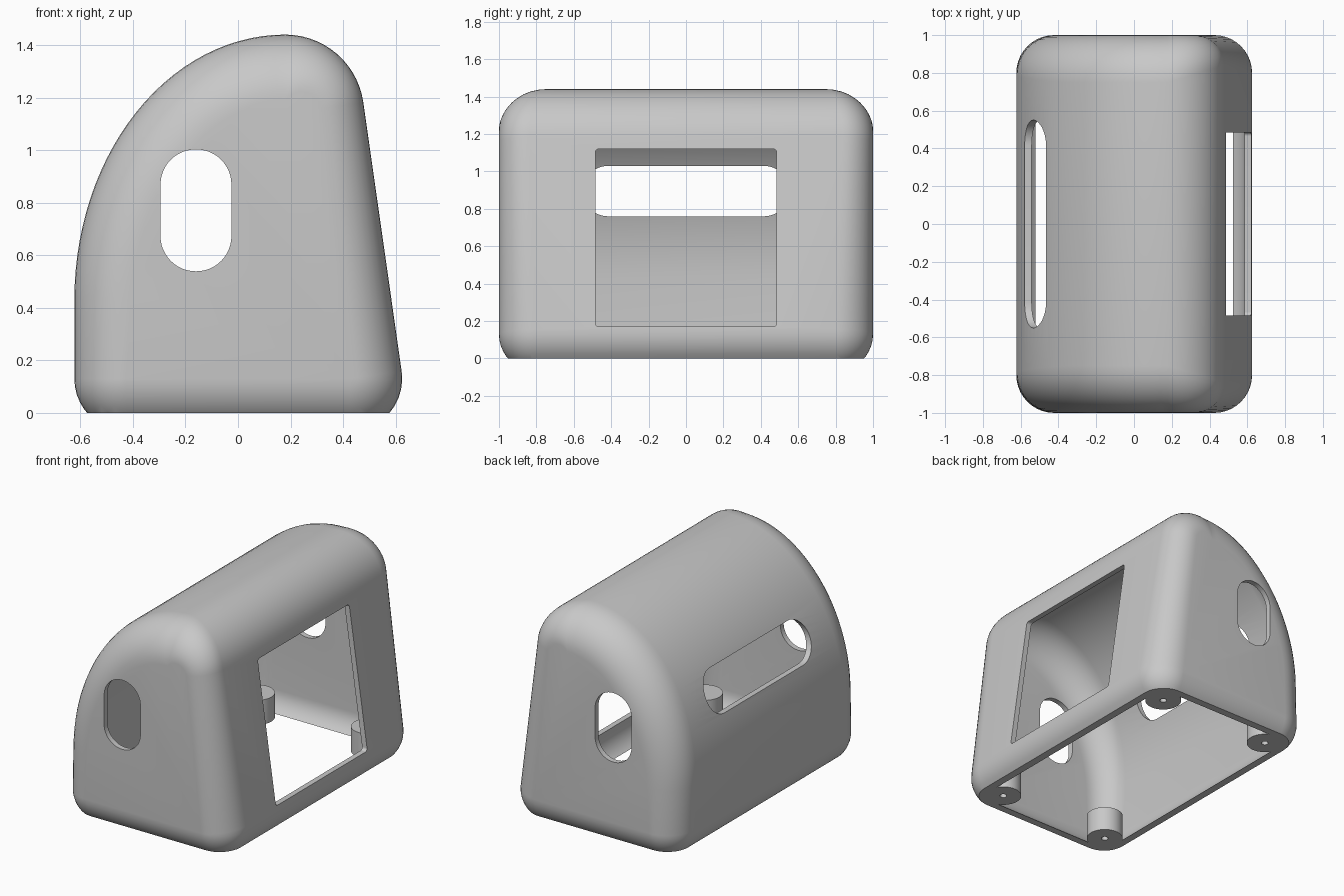
import bpy, bmesh
from math import sin, cos, radians
from mathutils import Vector

if "Cube" in bpy.data.objects:
    bpy.data.objects.remove(bpy.data.objects["Cube"])

grey = bpy.data.materials.new("light grey plastic")
grey.use_nodes = True
grey.diffuse_color = (0.58, 0.58, 0.58, 1)
grey.node_tree.nodes["Principled BSDF"].inputs["Base Color"].default_value = (0.58, 0.58, 0.58, 1)

WALL = 0.036


def make_object(name, bm):
    bmesh.ops.recalc_face_normals(bm, faces=bm.faces)
    mesh = bpy.data.meshes.new(name)
    bm.to_mesh(mesh)
    bm.free()
    mesh.materials.append(grey)
    obj = bpy.data.objects.new(name, mesh)
    bpy.context.collection.objects.link(obj)
    return obj


def activate(obj):
    bpy.ops.object.select_all(action='DESELECT')
    obj.select_set(True)
    bpy.context.view_layer.objects.active = obj


def cut(obj, cutter):
    """Subtract the cutter from the object, then discard it."""
    cutter.hide_render = True
    mod = obj.modifiers.new("cut", 'BOOLEAN')
    mod.operation, mod.solver, mod.object = 'DIFFERENCE', 'EXACT', cutter
    activate(obj)
    bpy.ops.object.modifier_apply(modifier=mod.name)
    bpy.data.objects.remove(cutter)


def arc(cx, cz, a, b, start, end, steps):
    """Points and outward normals along an elliptic arc in the xz plane."""
    result = []
    for i in range(steps + 1):
        t = radians(start + (end - start) * i / steps)
        n = Vector((cos(t) / a, 0, sin(t) / b)).normalized()
        result.append((Vector((cx + a * cos(t), 0, cz + b * sin(t))), n))
    return result


def section():
    """Side outline: sloped front panel, round top and long curved back."""
    return (arc(0.425, 0.13, 0.2, 0.2, -90, 8, 10)
            + arc(0.18, 1.14, 0.3, 0.3, 8, 90, 14)
            + arc(0.18, 0.43, 0.803, 1.01, 90, 180, 28)[1:]
            + arc(-0.423, 0.13, 0.2, 0.2, 180, 270, 10))


def rounded_body(inset):
    """Loft the outline along y with filleted ends, tighter at the panel's top."""
    bm = bmesh.new()
    steps = 10
    turns = [radians(90 * i / steps) for i in range(steps + 1)]
    slices = [(-1, t) for t in reversed(turns)] + [(1, t) for t in turns]
    rings = []
    for side, t in slices:
        ring = []
        for p, n in section():
            height = min(max(p.z - 0.2, 0), 1)
            r = 0.2 + height * (0.05 - 0.09 * max(n.x, 0))
            q = p - n * (inset + (r - inset) * (1 - cos(t)))
            q.y = side * (1 - r + (r - inset) * sin(t))
            ring.append(bm.verts.new(q))
        rings.append(ring)
    count = len(rings[0])
    for a, b in zip(rings, rings[1:]):
        for i in range(count):
            j = (i + 1) % count
            bm.faces.new((a[i], a[j], b[j], b[i]))
    bm.faces.new(rings[0])
    bm.faces.new(rings[-1])
    bmesh.ops.remove_doubles(bm, verts=bm.verts, dist=0.0005)
    return bm


def rounded_prism(name, axis, centre, half, radius, low, high):
    """Rounded rectangle swept along x or y, used as an opening cutter."""
    bm = bmesh.new()
    verts = []
    for k, (su, sz) in enumerate(((1, 1), (-1, 1), (-1, -1), (1, -1))):
        for i in range(13):
            t = radians(90 * k + 7.5 * i)
            u = centre[0] + su * (half[0] - radius) + radius * cos(t)
            z = centre[1] + sz * (half[1] - radius) + radius * sin(t)
            verts.append(bm.verts.new((low, u, z) if axis == 'x' else (u, low, z)))
    face = bm.faces.new(verts)
    moved = bmesh.ops.extrude_face_region(bm, geom=[face])["geom"]
    length = high - low
    bmesh.ops.translate(bm, verts=[g for g in moved if isinstance(g, bmesh.types.BMVert)],
                        vec=(length, 0, 0) if axis == 'x' else (0, length, 0))
    return make_object(name, bm)


def cylinder(name, x, y, low, high, radius, sides):
    bm = bmesh.new()
    bmesh.ops.create_cone(bm, cap_ends=True, segments=sides, radius1=radius,
                          radius2=radius, depth=high - low)
    bmesh.ops.translate(bm, verts=bm.verts, vec=(x, y, (low + high) / 2))
    return make_object(name, bm)


# Outer body, sliced flat at the ground
bm = rounded_body(0)
cutting = bmesh.ops.bisect_plane(bm, geom=bm.verts[:] + bm.edges[:] + bm.faces[:], dist=0.00001,
                                 plane_co=(0, 0, 0), plane_no=(0, 0, 1), clear_inner=True)
rim = [g for g in cutting["geom_cut"] if isinstance(g, bmesh.types.BMEdge)]
bmesh.ops.contextual_create(bm, geom=rim)
housing = make_object("housing", bm)

# Hollow interior, open at the bottom
cut(housing, make_object("cavity_cutter", rounded_body(WALL)))

# Display window, rear slot and the oval opening through both ends
cut(housing, rounded_prism("window_cutter", 'x', (0, 0.645), (0.485, 0.475), 0.02, 0.3, 0.9))
cut(housing, rounded_prism("slot_cutter", 'x', (0, 0.895), (0.55, 0.135), 0.134, -0.9, -0.3))
cut(housing, rounded_prism("end_cutter", 'y', (-0.16, 0.771), (0.135, 0.232), 0.134, -1.2, 1.2))

# Four screw posts with pilot holes, centred on the corner fillets
parts = [housing]
for xname, sx in (("left", 1), ("right", -1)):
    for yname, sy in (("front", -1), ("back", 1)):
        x, y = sx * 0.423, sy * 0.795
        post = cylinder(f"{yname}_{xname}_screw_post", x, y, 0, 0.165, 0.115, 40)
        cut(post, cylinder("pilot_cutter", x, y, -0.1, 0.13, 0.022, 20))
        parts.append(post)

for part in parts:
    activate(part)
    bpy.ops.object.shade_smooth_by_angle(angle=radians(30))
